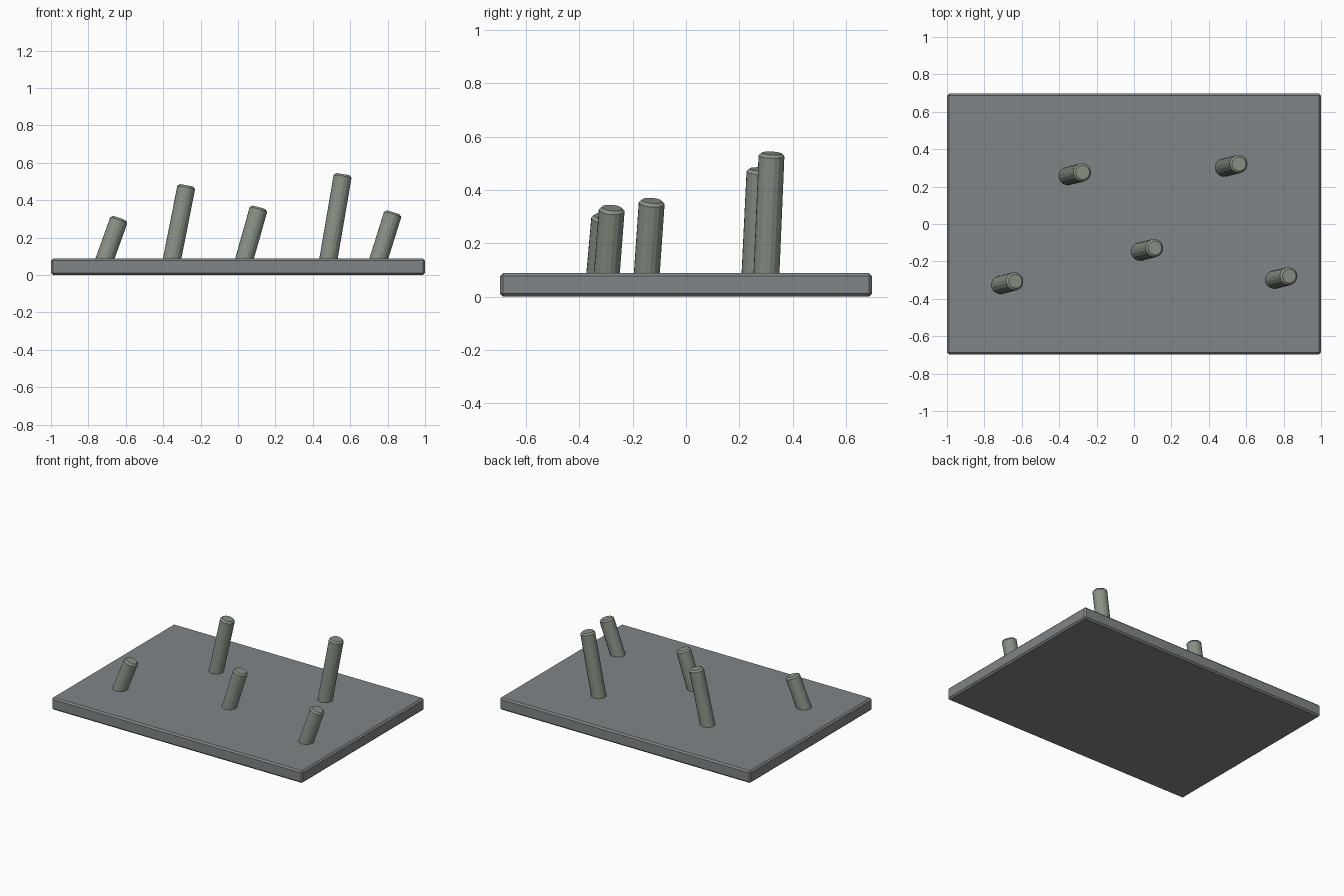
import bpy
from mathutils import Vector

if "Cube" in bpy.data.objects:
    bpy.data.objects.remove(bpy.data.objects["Cube"])


def paint(obj, name, color):
    mat = bpy.data.materials.get(name) or bpy.data.materials.new(name)
    mat.diffuse_color = color
    mat.use_nodes = True
    mat.node_tree.nodes["Principled BSDF"].inputs["Base Color"].default_value = mat.diffuse_color
    obj.data.materials.append(mat)


def bevel(obj, width, segments=1, angle=0.7):
    mod = obj.modifiers.new("edge_bevel", "BEVEL")
    mod.width = width
    mod.segments = segments
    mod.limit_method = "ANGLE"
    mod.angle_limit = angle


# Flat rectangular base board with small chamfers
bpy.ops.mesh.primitive_cube_add(size=1, location=(0, 0, 0.044))
board = bpy.context.object
board.name = "base_board"
board.scale = (2.0, 1.394, 0.088)
bpy.ops.object.transform_apply(location=False, rotation=False, scale=True)
bevel(board, 0.011)
paint(board, "board_grey", (0.22, 0.235, 0.245, 1))


# Leaning peg, from its foot at the board surface to the centre of its cap
def peg(name, foot, height):
    start = Vector((foot[0], foot[1], 0.088))
    tip = Vector((foot[0] + 0.077, foot[1] + 0.019, height))
    axis = (tip - start).normalized()
    start -= axis * 0.03  # sunk into the board
    bpy.ops.mesh.primitive_cylinder_add(
        vertices=16, radius=0.049, depth=(tip - start).length,
        location=(start + tip) / 2)
    obj = bpy.context.object
    obj.name = name
    obj.rotation_euler = axis.to_track_quat("Z", "Y").to_euler()
    bevel(obj, 0.011)
    paint(obj, "peg_green", (0.25, 0.29, 0.24, 1))


peg("peg_front_left", (-0.711, -0.325), 0.302)
peg("peg_back_left", (-0.352, 0.257), 0.478)
peg("peg_middle", (0.035, -0.147), 0.36)
peg("peg_back_right", (0.484, 0.302), 0.538)
peg("peg_front_right", (0.753, -0.297), 0.333)
